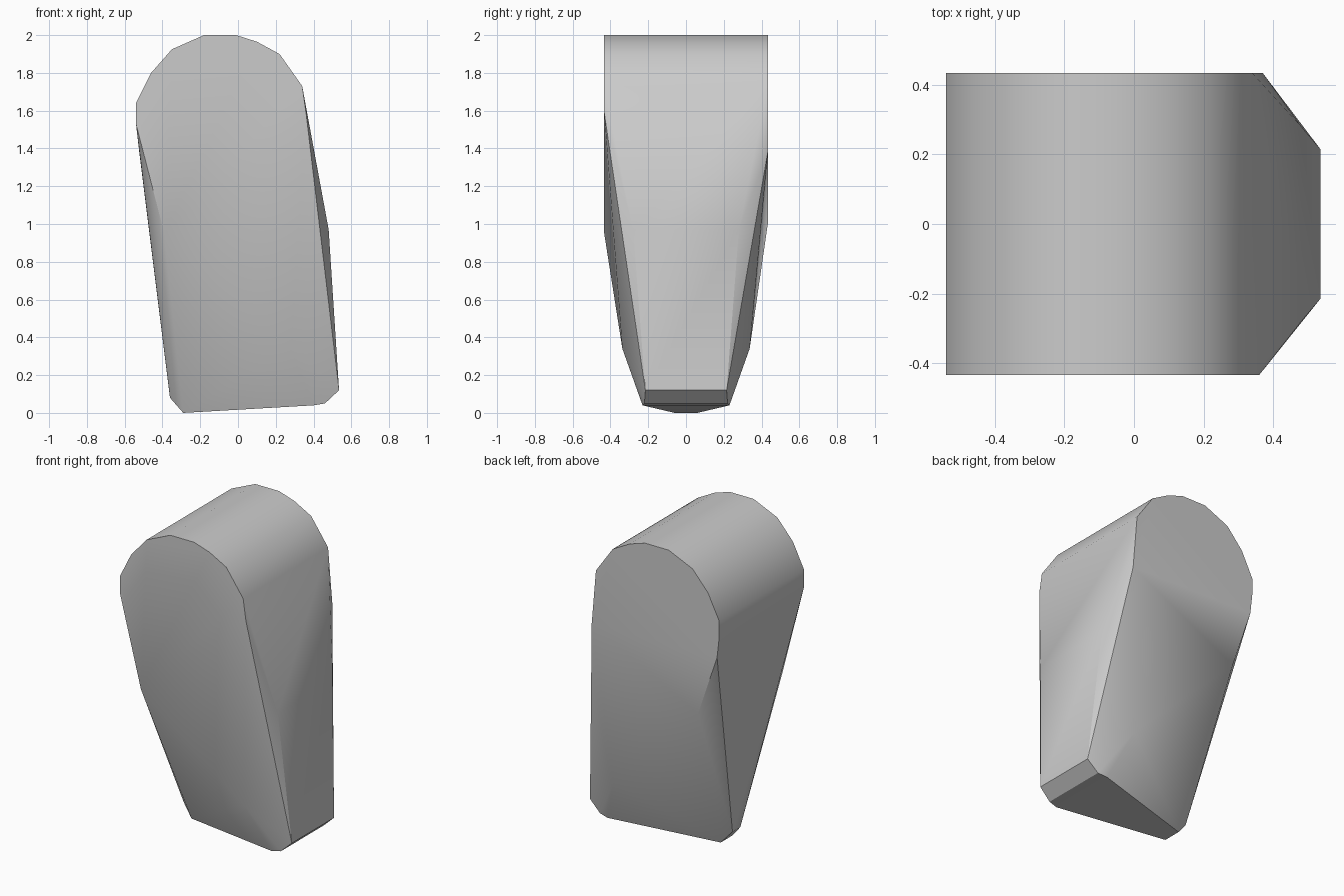
import bpy, bmesh, math

cube = bpy.data.objects.get("Cube")
if cube:
    bpy.data.objects.remove(cube, do_unlink=True)

grey = bpy.data.materials.new("plain_grey")
grey.use_nodes = True
tone = (0.6, 0.6, 0.6, 1)
grey.diffuse_color = tone
grey.node_tree.nodes["Principled BSDF"].inputs["Base Color"].default_value = tone

HALF = 0.433
points = []


def mirrored(x, y, z):
    """Add a corner on the front and on the back."""
    points.extend([(x, -y, z), (x, y, z)])


# rounded head, full width
for x, z in [(-0.54, 1.53), (-0.54, 1.64), (-0.46, 1.80), (-0.35, 1.925),
             (-0.18, 2.0), (-0.01, 2.0), (0.10, 1.965), (0.22, 1.90), (0.34, 1.73)]:
    mirrored(x, HALF, z)

# lower rim of the flat head faces, which differs front to back
points += [(-0.39, -HALF, 0.95), (0.36, -HALF, 1.59),
           (-0.525, HALF, 1.40), (-0.39, HALF, 1.0), (0.37, HALF, 1.38)]

# tapering body and chamfered foot
for corner in [(0.48, 0.28, 0.97), (0.28, 0.337, 0.34), (0.535, 0.215, 0.12),
               (0.46, 0.22, 0.05), (0.40, 0.23, 0.04), (-0.29, 0.06, 0.0),
               (-0.36, 0.04, 0.08)]:
    mirrored(*corner)

# wrap the corners in one solid
bm = bmesh.new()
for p in points:
    bm.verts.new(p)
hull = bmesh.ops.convex_hull(bm, input=bm.verts)
loose = [v for v in bm.verts if not v.link_faces]
bmesh.ops.delete(bm, geom=loose, context="VERTS")
bmesh.ops.dissolve_limit(bm, angle_limit=math.radians(1), verts=bm.verts, edges=bm.edges)
bmesh.ops.recalc_face_normals(bm, faces=bm.faces)

mesh = bpy.data.meshes.new("tapered_block")
bm.to_mesh(mesh)
bm.free()
mesh.materials.append(grey)
block = bpy.data.objects.new("tapered_block", mesh)
bpy.context.collection.objects.link(block)

# soft shading with crisp rims
bpy.ops.object.select_all(action="DESELECT")
block.select_set(True)
bpy.context.view_layer.objects.active = block
bpy.ops.object.shade_smooth_by_angle(angle=math.radians(30))
